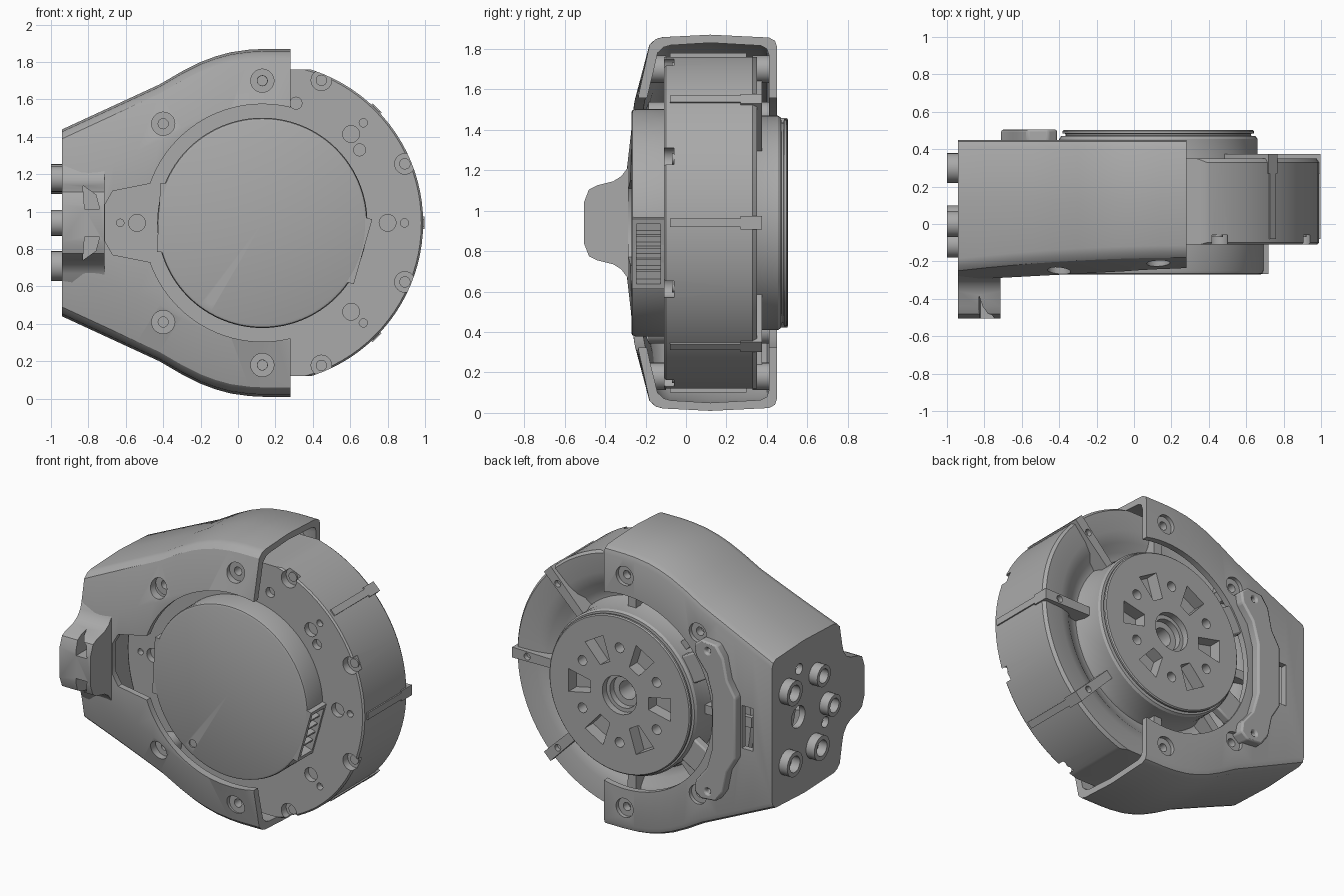
import bpy, bmesh, math
from mathutils import Matrix, Vector

if "Cube" in bpy.data.objects:
    bpy.data.objects.remove(bpy.data.objects["Cube"])

CX, CZ = 0.13, 0.94          # motor axis
parts = []


def make(name, bm):
    bmesh.ops.recalc_face_normals(bm, faces=bm.faces)
    me = bpy.data.meshes.new(name)
    bm.to_mesh(me)
    bm.free()
    ob = bpy.data.objects.new(name, me)
    bpy.context.scene.collection.objects.link(ob)
    parts.append(ob)
    return ob


def prism(name, pts, d0, d1, axis="y"):
    """Extrude a flat outline along y (points are x, z) or x (points are y, z)."""
    bm = bmesh.new()
    put = (lambda a, b, d: (a, d, b)) if axis == "y" else (lambda a, b, d: (d, a, b))
    lo = [bm.verts.new(put(a, b, d0)) for a, b in pts]
    hi = [bm.verts.new(put(a, b, d1)) for a, b in pts]
    n = len(pts)
    bm.faces.new(lo)
    bm.faces.new(hi)
    for i in range(n):
        j = (i + 1) % n
        bm.faces.new((lo[i], lo[j], hi[j], hi[i]))
    return make(name, bm)


def cyl(name, a, b, r, d0, d1, axis="y", n=32):
    pts = [(a + r * math.cos(2 * math.pi * i / n), b + r * math.sin(2 * math.pi * i / n)) for i in range(n)]
    return prism(name, pts, d0, d1, axis)


def polar(r, t, deg):
    """Point at radius r and sideways offset t, turned about the motor axis."""
    c, s = math.cos(math.radians(deg)), math.sin(math.radians(deg))
    return (CX + r * c - t * s, CZ + r * s + t * c)


def bar(name, r0, r1, w0, w1, deg, y0, y1):
    pts = [polar(r0, -w0, deg), polar(r1, -w1, deg), polar(r1, w1, deg), polar(r0, w0, deg)]
    return prism(name, pts, y0, y1)


def box(name, x0, x1, z0, z1, y0, y1):
    return prism(name, [(x0, z0), (x1, z0), (x1, z1), (x0, z1)], y0, y1)


def lathe(name, profile, n=96):
    bm = bmesh.new()
    vs = [bm.verts.new((CX + r, y, CZ)) for r, y in profile]
    es = [bm.edges.new(p) for p in zip(vs, vs[1:])]
    bmesh.ops.spin(bm, geom=vs + es, cent=(CX, 0, CZ), axis=(0, 1, 0), angle=2 * math.pi, steps=n)
    bmesh.ops.remove_doubles(bm, verts=bm.verts, dist=1e-4)
    return make(name, bm)


def cut(target, cutter):
    mod = target.modifiers.new("cut", "BOOLEAN")
    mod.operation, mod.solver, mod.object = "DIFFERENCE", "EXACT", cutter
    with bpy.context.temp_override(object=target, active_object=target):
        bpy.ops.object.modifier_apply(modifier=mod.name)
    parts.remove(cutter)
    bpy.data.objects.remove(cutter)


def bevel(ob, width):
    mod = ob.modifiers.new("soft_edge", "BEVEL")
    mod.width, mod.segments, mod.limit_method = width, 2, "ANGLE"


def half_height(x):
    """Half height of the bracket outline along x."""
    table = [(-0.94, 0.5), (-0.42, 0.74), (-0.3, 0.81), (-0.2, 0.86), (-0.12, 0.89),
             (-0.04, 0.912), (0.06, 0.926), (0.14, 0.93), (1, 0.93)]
    for (xa, za), (xb, zb) in zip(table, table[1:]):
        if x <= xb:
            return za + (zb - za) * (x - xa) / (xb - xa)


def shell(name, xs, wall):
    """Loft of the bracket body; wall shrinks it to make the cavity."""
    bm = bmesh.new()
    loops = []
    for k in range(8):
        up, low = [], []
        for x in xs:
            t = max(0, (0.28 - x) / 1.22)
            fold = -0.165 - 0.07 * t * t
            front = -0.235 - 0.065 * t
            y, inset = [(0.45, 0.06), (0.44, 0.03), (0.41, 0.014), (0.12, 0), (fold + 0.05, 0.012),
                        (fold + 0.015, 0.022), (fold - 0.015, 0.05), (front, 0.3)][k]
            y += wall if k > 3 else -wall if k < 3 else 0
            h = half_height(x) - inset - wall
            up.append(bm.verts.new((x, y, CZ + h)))
            low.append(bm.verts.new((x, y, CZ - h)))
        loops.append(up + low[::-1])
    n = len(loops[0])
    for a, b in zip(loops, loops[1:]):
        for i in range(n):
            j = (i + 1) % n
            bm.faces.new((a[i], a[j], b[j], b[i]))
    for lp in (loops[0], loops[-1]):
        for i in range(n // 2 - 1):
            bm.faces.new((lp[i], lp[i + 1], lp[n - 2 - i], lp[n - 1 - i]))
    return make(name, bm)


def mirrored(pts):
    return [(x, CZ + z) for x, z in pts] + [(x, CZ - z) for x, z in reversed(pts)]


# Bracket: hollow shell, open to the right, with round clearance for the motor
columns = [-0.94, -0.8, -0.66, -0.54, -0.42, -0.3, -0.2, -0.12, -0.04, 0.06, 0.14, 0.28]
bracket = shell("bracket", columns, 0)
cut(bracket, shell("cavity", [-0.9] + columns[1:-1] + [0.5], 0.04))
cut(bracket, cyl("ring_cut", CX, CZ, 0.635, -0.6, 0.6, n=96))
cut(bracket, prism("throat_cut", mirrored([(-0.71, 0.1), (-0.67, 0.17), (-0.47, 0.21), (-0.3, 0.21)]), -0.6, -0.12))
cut(bracket, box("slot_cut", -0.8, -0.72, CZ - 0.14, CZ + 0.14, 0.3, 0.6))
cut(bracket, cyl("cable_cut", 0.18, 0.96, 0.07, -0.97, -0.86, "x"))
for y, z in ((0.17, 1.27), (-0.1, 0.82)):
    cut(bracket, cyl("pin_cut", y, z, 0.035, -0.97, -0.86, "x"))
mounts = [(x, CZ + s * z) for x, z in ((0.13, 0.76), (-0.4, 0.53)) for s in (1, -1)]
for x, z in mounts:
    cut(bracket, cyl("mount_cut", x, z, 0.062, -0.6, 0.6))

# Nose: flared cable guide on the front left edge
bm = bmesh.new()
rings = []
for y, h in ((-0.24, 0.36), (-0.275, 0.32), (-0.29, 0.27), (-0.32, 0.23), (-0.36, 0.205),
             (-0.44, 0.185), (-0.48, 0.165), (-0.505, 0.1)):
    rings.append([bm.verts.new((x, y, CZ + s * h)) for x, s in ((-0.94, 1), (-0.715, 1), (-0.715, -1), (-0.94, -1))])
for a, b in zip(rings, rings[1:]):
    for i in range(4):
        bm.faces.new((a[i], a[(i + 1) % 4], b[(i + 1) % 4], b[i]))
bm.faces.new(rings[0])
bm.faces.new(rings[-1])
nose = make("nose", bm)
for s in (1, -1):
    cut(nose, prism("nose_pocket", [(-0.83, CZ + s * 0.2), (-0.76, CZ + s * 0.15), (-0.74, CZ + s * 0.075),
                                    (-0.82, CZ + s * 0.075)], -0.6, -0.31))

# Connector sockets on the left end
for y, z, r in ((0, 1.175, 0.07), (0.3, 1.175, 0.08), (-0.11, 0.94, 0.07), (0.02, 0.71, 0.08), (0.3, 0.71, 0.08)):
    socket = cyl("socket", y, z, r, -1.0, -0.91, "x", 20)
    cut(socket, cyl("socket_bore", y, z, r * 0.65, -1.1, -0.93, "x", 20))

# Motor body with flat top and bottom and a stepped back
motor = lathe("motor_body", [(0, -0.11), (0.85, -0.11), (0.86, -0.1), (0.86, 0.33), (0.845, 0.35), (0.72, 0.34),
                             (0.65, 0.32), (0.6, 0.28), (0.55, 0.27), (0, 0.27)])
for s in (1, -1):
    cut(motor, box("flat_cut", -1, 1, CZ + s * 0.82, CZ + s * 1.2, -0.5, 0.5))
    cut(motor, cyl("through_hole", CX, CZ + s * 0.76, 0.026, -0.5, 0.5))
holes = [(-0.54, 0, 0.045), (-0.63, 0, 0.02), (0.8, 0, 0.045), (0.89, 0, 0.022), (0.65, 0.39, 0.032),
         (0.31, 0.64, 0.032)]
holes += [(x, s * z, r) for x, z, r in ((0.605, 0.475, 0.045), (0.67, 0.535, 0.022)) for s in (1, -1)]
for x, z, r in holes:
    cut(motor, cyl("front_hole", x, CZ + z, r, -0.2, -0.07, n=20))
for deg in (-67.5, -22.5, 22.5, 67.5):
    x, z = polar(0.825, 0, deg)
    cut(motor, cyl("screw_notch", x, z, 0.055, -0.2, -0.06, n=24))
    cyl("rim_screw", x, z, 0.03, -0.07, -0.045, n=20)

# Rim ribs running over the edge and across the back
for deg in range(0, 360, 45):
    reach = 0.815 if deg in (90, 270) else 0.868
    rib = bar("back_rib", 0.52, reach, 0.028, 0.034, deg, 0.27, 0.375)
    x, z = polar(0.76, 0, deg)
    cut(rib, cyl("rib_hole", x, z, 0.022, 0.34, 0.5, n=16))
    bar("rim_rib", 0.84, reach, 0.022, 0.022, deg, -0.08, 0.3)

# Front cap with two straight sided lugs and a vent
cap = lathe("front_cap", [(0, -0.27), (0.545, -0.27), (0.557, -0.265), (0.562, -0.25), (0.562, -0.1), (0, -0.1)])
cut(cap, cyl("cap_dimple", -0.14, 0.53, 0.026, -0.4, -0.262, n=16))
for name, deg, reach, wide in (("left_lug", 177, 0.555, 0.185), ("right_lug", -16, 0.56, 0.18)):
    lug = bar(name, 0.44, reach, wide, wide, deg, -0.268, -0.1)
    if deg < 0:
        for target in (cap, lug):
            cut(target, bar("vent_cut", 0.47, 0.7, 0.155, 0.155, deg, -0.245, -0.125))
for t in (-0.09, -0.03, 0.03, 0.09):
    pts = [polar(r, t + w, -16) for r, w in ((0.46, -0.006), (0.545, -0.006), (0.545, 0.006), (0.46, 0.006))]
    prism("vent_slat", pts, -0.25, -0.12)

# Output hub on the back, with six slots, six holes and a stepped bore
hub = lathe("output_hub", [(0, 0.2), (0.56, 0.2), (0.545, 0.29), (0.53, 0.33), (0.53, 0.455), (0.52, 0.47), (0.495, 0.472),
                           (0.495, 0.482), (0.512, 0.484), (0.512, 0.496), (0.505, 0.503), (0, 0.503)])
for r, depth in ((0.125, 0.46), (0.1, 0.42), (0.06, 0.3)):
    cut(hub, cyl("bore", CX, CZ, r, depth, 0.6))
for deg in range(0, 360, 60):
    slot = bar("hub_slot", 0.21, 0.37, 0.04, 0.075, deg, 0.42, 0.6)
    cut(hub, slot)
    x, z = polar(0.31, 0, deg + 30)
    cut(hub, cyl("hub_hole", x, z, 0.032, 0.43, 0.6, n=20))

# Curved cover plate beside the hub
cover = prism("cover_plate", mirrored([(-0.71, 0.2), (-0.65, 0.3), (-0.62, 0.44), (-0.57, 0.51), (-0.46, 0.52),
                                       (-0.41, 0.48), (-0.42, 0.41), (-0.5, 0.31), (-0.54, 0.17)]), 0.41, 0.505)
for s in (1, -1):
    cut(cover, cyl("cover_hole", -0.51, CZ + s * 0.46, 0.017, 0.46, 0.6, n=16))
    tab = bar("cover_tab", 0.5, 0.66, 0.09, 0.09, 180 - s * 30, 0.38, 0.44)
    bevel(tab, 0.01)
bevel(cover, 0.012)

# Screw seats in the bracket mounts, front and back
for x, z in mounts:
    for y0, y1 in ((-0.185, -0.1), (0.33, 0.425)):
        seat = cyl("mount_seat", x, z, 0.068, y0, y1)
        cut(seat, cyl("seat_bore", x, z, 0.027, -0.6, 0.6, n=20))

# One grey for everything, smooth with sharp edges kept
grey = bpy.data.materials.new("machined_grey")
grey.use_nodes = True
grey.diffuse_color = (0.4, 0.4, 0.4, 1)
grey.node_tree.nodes["Principled BSDF"].inputs["Base Color"].default_value = (0.4, 0.4, 0.4, 1)
bpy.ops.object.select_all(action="DESELECT")
for ob in parts:
    ob.data.materials.clear()
    ob.data.materials.append(grey)
    ob.select_set(True)
bpy.context.view_layer.objects.active = parts[0]
bpy.ops.object.shade_smooth_by_angle(angle=math.radians(30))
